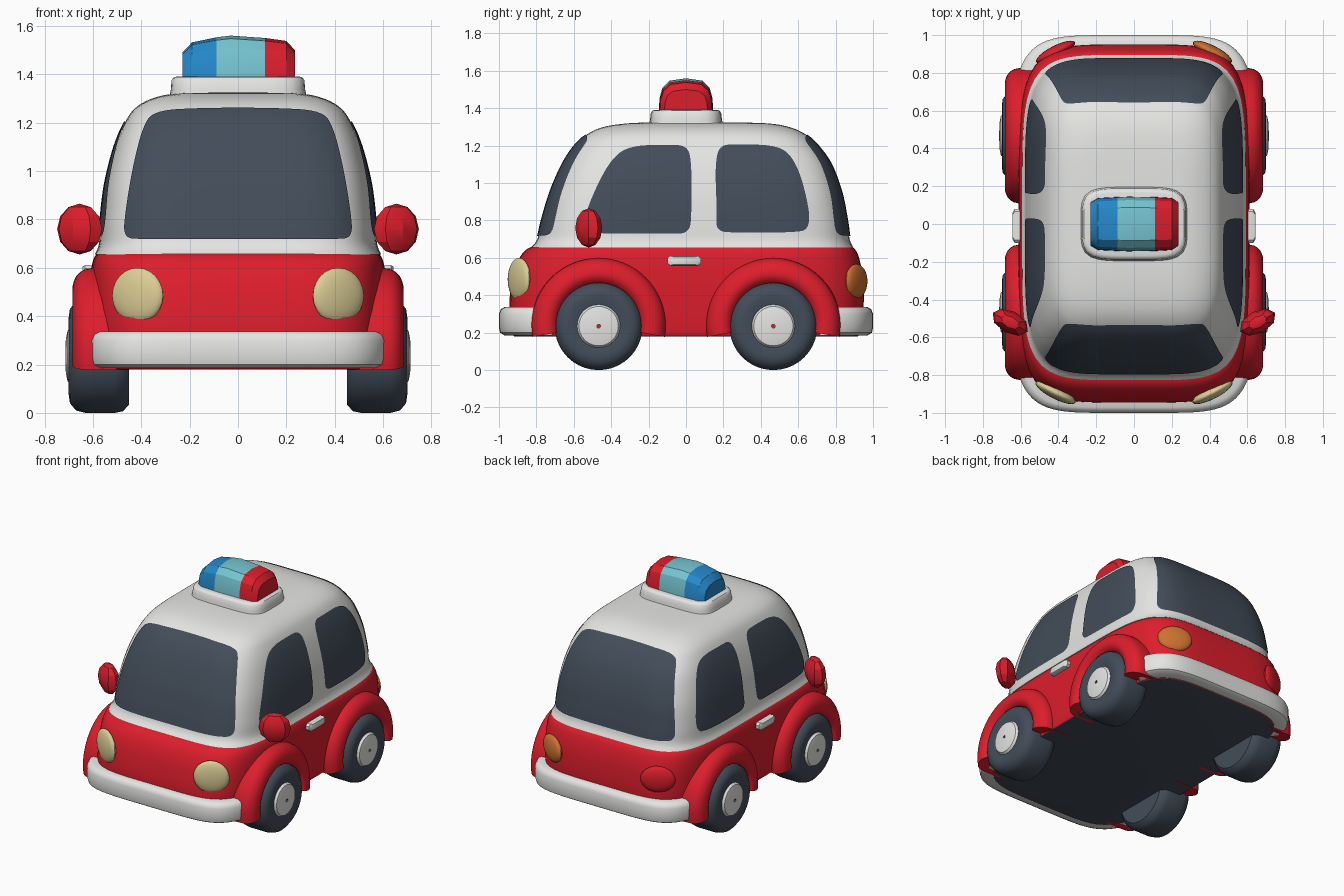
import bpy, bmesh
from math import cos, sin, pi, radians
from mathutils import Vector

if "Cube" in bpy.data.objects:
    bpy.data.objects.remove(bpy.data.objects["Cube"])


def material(name, rgb):
    m = bpy.data.materials.new(name)
    m.use_nodes = True
    m.diffuse_color = (*rgb, 1)
    m.node_tree.nodes["Principled BSDF"].inputs["Base Color"].default_value = (*rgb, 1)
    return m


RED = material("red paint", (.72, .013, .025))
WHITE = material("white paint", (.78, .78, .76))
DARK = material("dark slate", (.055, .073, .1))
CREAM = material("cream lamp", (.72, .62, .31))
ORANGE = material("orange lamp", (.62, .17, .03))
BLUE = material("blue glass", (.018, .25, .6))
CYAN = material("cyan glass", (.18, .56, .64))


def make(name, verts, faces, mats, rule=None, angle=40, closed=True):
    """Mesh object from points and faces; rule picks a material per face."""
    bm = bmesh.new()
    vs = [bm.verts.new(v) for v in verts]
    for f in faces:
        bm.faces.new([vs[i] for i in f])
    if closed:
        bmesh.ops.recalc_face_normals(bm, faces=bm.faces)
    else:
        bm.normal_update()
        if sum(f.normal.dot(f.calc_center_median() - Vector((0, 0, .9))) for f in bm.faces) < 0:
            bmesh.ops.reverse_faces(bm, faces=bm.faces)
    if rule:
        for f in bm.faces:
            f.material_index = rule(f)
    me = bpy.data.meshes.new(name)
    bm.to_mesh(me)
    bm.free()
    for m in mats:
        me.materials.append(m)
    ob = bpy.data.objects.new(name, me)
    bpy.context.collection.objects.link(ob)
    bpy.ops.object.select_all(action='DESELECT')
    ob.select_set(True)
    bpy.context.view_layer.objects.active = ob
    bpy.ops.object.shade_smooth_by_angle(angle=radians(angle))
    return ob


def grid(rings, wrap_rows=False, caps=True):
    """Faces joining equal closed rings; optional end caps or closing of the sweep."""
    n, k = len(rings[0]), len(rings)
    faces = [(i * n + j, i * n + (j + 1) % n, (i + 1) % k * n + (j + 1) % n, (i + 1) % k * n + j)
             for i in range(k if wrap_rows else k - 1) for j in range(n)]
    if caps and not wrap_rows:
        faces += [tuple(range(n)), tuple(range((k - 1) * n, k * n))]
    return [v for r in rings for v in r], faces


def smooth_rows(rows, steps=5):
    """Catmull-Rom refinement of profile rows."""
    out = []
    for i in range(len(rows) - 1):
        p = [rows[max(0, min(len(rows) - 1, i + d))] for d in (-1, 0, 1, 2)]
        for s in range(steps):
            t = s / steps
            out.append([.5 * (2 * b + (c - a) * t + (2 * a - 5 * b + 4 * c - d) * t * t
                              + (3 * b - a - 3 * c + d) * t ** 3) for a, b, c, d in zip(*p)])
    return out + [list(rows[-1])]


def oval(a, b, phi, n=5):
    """Point on a rounded rectangle in polar direction phi."""
    c, s = cos(phi), sin(phi)
    r = (abs(c / a) ** n + abs(s / b) ** n) ** (-1 / n)
    return r * c, r * s


def loft(name, rows, mats, rule=None, n=5, seg=112):
    """Stack of rounded rectangles; row = height, half width, front y, rear y."""
    rings = []
    for z, a, f, r in rows:
        pts = [oval(a, (r - f) / 2, 2 * pi * j / seg, n) for j in range(seg)]
        rings.append([(x, y + (f + r) / 2, z) for x, y in pts])
    return make(name, *grid(rings), mats, rule)


# Lower body with dark underside
body = smooth_rows([(.18, .585, -.91, .91), (.2, .6, -.93, .93), (.35, .61, -.945, .95),
                    (.5, .612, -.925, .945), (.6, .606, -.89, .925), (.65, .59, -.845, .9),
                    (.668, .56, -.79, .86)])
loft("lower_body", body, [RED, DARK], lambda f: int(f.normal.z < -.9))

# Cabin and roof
cabin = smooth_rows([(.655, .592, -.83, .895), (.7, .575, -.795, .875), (.8, .567, -.77, .86),
                     (.95, .548, -.725, .83), (1.1, .51, -.66, .775), (1.2, .468, -.595, .705),
                     (1.26, .425, -.53, .64), (1.3, .355, -.44, .55), (1.32, .26, -.3, .42),
                     (1.325, .1, -.12, .15)])
loft("cabin", cabin, [WHITE])


def cabin_at(z):
    for p, q in zip(cabin, cabin[1:]):
        if p[0] <= z <= q[0]:
            t = (z - p[0]) / (q[0] - p[0])
            return [u + (v - u) * t for u, v in zip(p, q)]
    return cabin[-1]


def on_cabin(u, z, side):
    """Project onto the cabin: u is x for front/rear, y for left/right."""
    _, a, f, r = cabin_at(z)
    mid, b = (f + r) / 2, (r - f) / 2
    if side in ("front", "rear"):
        s = -1 if side == "front" else 1
        return u, mid + s * (b * (1 - abs(u / a) ** 5) ** .2 + .007), z
    s = 1 if side == "left" else -1
    return s * (a * (1 - abs((u - mid) / b) ** 5) ** .2 + .006), u, z


def window(name, outline, side, rings=14):
    for _ in range(3):  # corner cutting rounds the outline
        outline = [(p[0] * w + q[0] * (1 - w), p[1] * w + q[1] * (1 - w))
                   for p, q in zip(outline, outline[1:] + outline[:1]) for w in (.75, .25)]
    k = len(outline)
    cu, cz = (sum(p[i] for p in outline) / k for i in (0, 1))
    loops = [[on_cabin(cu + (u - cu) * s / rings, cz + (z - cz) * s / rings, side)
              for u, z in outline] for s in range(1, rings + 1)]
    verts, faces = grid(loops, caps=False)
    verts.append(on_cabin(cu, cz, side))
    faces += [((j + 1) % k, j, len(verts) - 1) for j in range(k)]
    make(name, verts, faces, [DARK], closed=False, angle=60)


half = [(.15, .718), (.4, .718), (.475, .725), (.465, .84), (.435, 1.02), (.395, 1.18),
        (.35, 1.25), (.15, 1.262)]
screen = half + [(-x, z) for x, z in reversed(half)]
front_pane = [(-.4, .73), (-.1, .73), (.02, .73), (.03, .85), (.03, 1.1), (.01, 1.2), (-.1, 1.205),
              (-.3, 1.2), (-.4, 1.13), (-.5, .94), (-.57, .735)]
rear_pane = [(.28, .735), (.16, .74), (.165, .85), (.155, 1.1), (.18, 1.205), (.28, 1.205),
             (.46, 1.205), (.56, 1.16), (.63, 1.0), (.675, .75), (.55, .735)]
window("windshield", screen, "front")
window("rear_window", screen, "rear")
for side in ("left", "right"):
    window(side + "_front_window", front_pane, side)
    window(side + "_rear_window", rear_pane, side)

# Wraparound bumpers
section = [(-.1, .185), (-.03, .185), (-.006, .2), (0, .225), (0, .3), (-.01, .325), (-.03, .337),
           (-.1, .337)]
for name, s in (("front_bumper", -1), ("rear_bumper", 1)):
    rings = []
    for j in range(49):
        phi = radians(52 + 76 * j / 48)
        rings.append([(*(lambda p: (p[0], s * p[1]))(oval(.65 + o, 1 + o, phi, 5.5)), z)
                      for o, z in section])
    make(name, *grid(rings), [WHITE])

# Wheels and arches, swept around the axle
tyre = [(.45, .01), (.45, .2), (.475, .228), (.51, .235), (.63, .235), (.67, .225), (.695, .195),
        (.7, .16), (.69, .115), (.705, .105), (.712, .07), (.714, .01)]
arch = smooth_rows([(.45, .225), (.63, .225), (.665, .235), (.683, .265), (.68, .3), (.66, .335),
                    (.61, .358), (.45, .36)], 3)


def sweep(name, profile, s, yc, zc, a0, a1, steps, mats, rule=None, full=False):
    rings = []
    for j in range(steps + (not full)):
        t = radians(a0 + (a1 - a0) * j / steps)
        rings.append([(s * x, yc + r * cos(t), zc + r * sin(t)) for x, r in profile])
    make(name, *grid(rings, wrap_rows=full), mats, rule)


for side, s in (("left", 1), ("right", -1)):
    for end, yc in (("front", -.467), ("rear", .467)):
        hub = lambda f: int(max(v.co.x * s for v in f.verts) > .7 and
                            (f.calc_center_median() - Vector((s * .7, yc, .235))).length < .115)
        sweep(f"{side}_{end}_wheel", tyre, s, yc, .235, 0, 360, 40, [DARK, WHITE], hub, True)
        sweep(f"{side}_{end}_arch", arch, s, yc, .24, -10, 190, 36, [RED])


def blob(name, loc, size, turn, mat, seg=24, rings=12, angle=40):
    """Squashed ball turned about the vertical."""
    bm = bmesh.new()
    bmesh.ops.create_uvsphere(bm, u_segments=seg, v_segments=rings, radius=1)
    verts = [v.co.copy() * 1 for v in bm.verts]
    faces = [[v.index for v in f.verts] for f in bm.faces]
    bm.free()
    ob = make(name, [[c * k for c, k in zip(v, size)] for v in verts], faces, [mat], angle=angle)
    ob.location = loc
    ob.rotation_euler.z = radians(turn)


for side, s in (("left", 1), ("right", -1)):
    # Lamps and mirrors
    blob(side + "_headlamp", (s * .415, -.892, .485), (.118, .034, .115), s * 27, CREAM)
    blob(side + "_tail_lamp", (s * .415, .91, .475), (.115, .034, .092), s * -27,
         ORANGE if s > 0 else RED)
    blob(side + "_mirror", (s * .655, -.52, .76), (.105, .06, .105), s * 28, RED, 8, 6, 25)
    # Door handles
    rings = [[(s * x, -.01 + w * y, .585 + w * z) for y, z in
              ((-.09, -.012), (-.075, -.026), (.075, -.026), (.09, -.012),
               (.09, .012), (.075, .026), (-.075, .026), (-.09, .012))]
             for x, w in ((.59, 1), (.632, 1), (.642, .8))]
    make(side + "_door_handle", *grid(rings), [WHITE])

# Roof plinth and three-colour beacon
loft("beacon_base", [(1.3, .285, -.2, .2), (1.34, .277, -.192, .192), (1.375, .275, -.188, .188),
                     (1.388, .265, -.178, .178), (1.391, .25, -.165, .165)], [WHITE], n=4.5, seg=48)
rings = []
for x, w, h in ((-.23, .115, 1.49), (-.19, .138, 1.532), (-.088, .143, 1.553), (-.03, .145, 1.56),
                (.112, .143, 1.55), (.2, .138, 1.538), (.235, .115, 1.5)):
    rings.append([(x, w * k, 1.38 + (h - 1.38) * t) for k, t in
                  ((-1, 0), (-.98, .4), (-.87, .72), (-.6, .93), (0, 1), (.6, .93), (.87, .72),
                   (.98, .4), (1, 0))])
make("beacon", *grid(rings), [BLUE, CYAN, RED],
     lambda f: (f.calc_center_median().x > -.088) + (f.calc_center_median().x > .112)
     if abs(f.normal.z) < .99 or f.normal.z > 0 else 1, angle=30)
